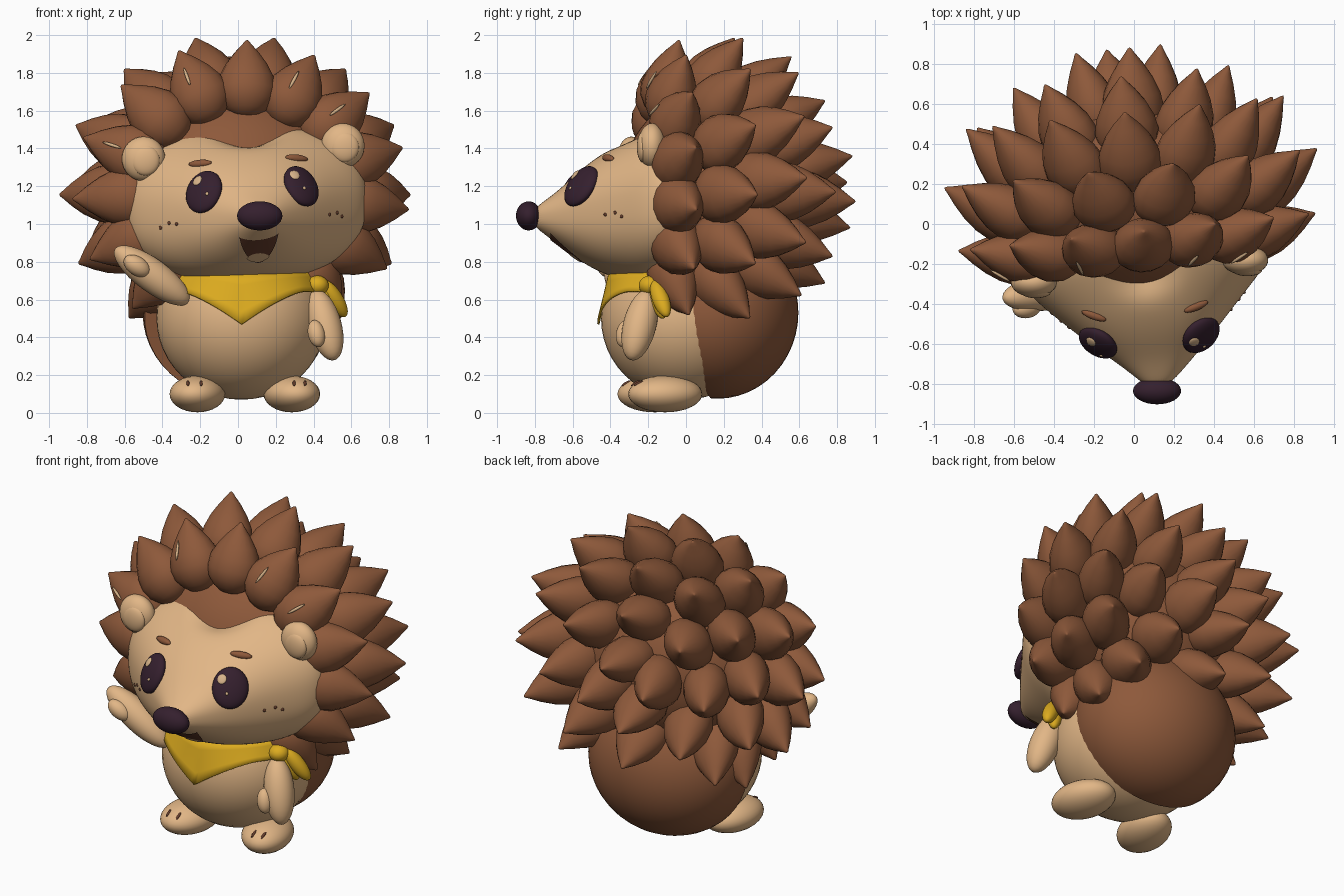
import bpy, bmesh
from math import sin, cos, pi, radians, exp
from mathutils import Vector, Matrix
from mathutils.bvhtree import BVHTree

old = bpy.data.objects.get("Cube")
if old:
    bpy.data.objects.remove(old, do_unlink=True)


def material(name, rgb):
    m = bpy.data.materials.new(name)
    m.use_nodes = True
    m.diffuse_color = (*rgb, 1)
    m.node_tree.nodes["Principled BSDF"].inputs["Base Color"].default_value = (*rgb, 1)
    return m


cream = material("cream fur", (.76, .47, .24))
brown = material("brown quill", (.27, .1, .043))
dark = material("dark plum", (.035, .014, .027))
yellow = material("mustard cloth", (.72, .41, .014))
mouth_brown = material("mouth brown", (.135, .047, .025))
tan = material("tan highlight", (.68, .45, .25))


def finish(name, bm, mat, sharp=60, recalc=True):
    if recalc:
        bmesh.ops.recalc_face_normals(bm, faces=bm.faces)
    me = bpy.data.meshes.new(name)
    bm.to_mesh(me)
    bm.free()
    me.materials.append(mat)
    me.shade_smooth()
    me.set_sharp_from_angle(angle=radians(sharp))
    ob = bpy.data.objects.new(name, me)
    bpy.context.collection.objects.link(ob)
    return ob


def frame(loc, z_axis, up=(0, 0, 1)):
    """Matrix whose local z follows z_axis and local y leans to up."""
    z = Vector(z_axis).normalized()
    x = Vector(up).cross(z).normalized()
    m = Matrix((x, z.cross(x), z)).transposed().to_4x4()
    m.translation = Vector(loc)
    return m


def ball_mesh(radii, matrix, seg=32):
    bm = bmesh.new()
    bmesh.ops.create_uvsphere(bm, u_segments=seg, v_segments=seg // 2, radius=1)
    bm.transform(matrix @ Matrix.Diagonal((*radii, 1)))
    return bm


def ball(name, radii, matrix, mat, seg=32):
    if not isinstance(matrix, Matrix):
        matrix = Matrix.Translation(matrix)
    return finish(name, ball_mesh(radii, matrix, seg), mat)


def pod(name, a, b, r, mat):
    """Long rounded limb between two end points."""
    a, b = Vector(a), Vector(b)
    return ball(name, (r, r, (b - a).length / 2), frame((a + b) / 2, b - a, (0, -1, .1)), mat)


def surface(ob):
    bpy.context.view_layer.update()
    return BVHTree.FromObject(ob, bpy.context.evaluated_depsgraph_get())


def hit(tree, x, z):
    p, n, *_ = tree.ray_cast(Vector((x, -3, z)), Vector((0, 1, 0)))
    return (p, n) if p else (Vector((x, -.5, z)), Vector((0, -1, 0)))


def on_surface(tree, x, z, roll=0):
    p, n = hit(tree, x, z)
    return frame(p, n) @ Matrix.Rotation(radians(roll), 4, 'Z')


# Body: cream belly and brown back cut by a slanted plane
ball("belly", (.45, .44, .43), (.018, -.01, .5), cream, 48)
bm = ball_mesh((.495, .43, .455), Matrix.Translation((-.01, .165, .53)), 48)
bmesh.ops.bisect_plane(bm, geom=bm.verts[:] + bm.edges[:] + bm.faces[:],
                       plane_co=(0, .01, .6), plane_no=(.1, .97, .23), clear_inner=True)
bmesh.ops.holes_fill(bm, edges=[e for e in bm.edges if e.is_boundary])
finish("brown_back", bm, brown)

# Face: oval sections narrowing to the snout (y, centre x, centre z, half width, half height)
sections = [(-.03, .04, 1.11, .55, .39), (-.1, .045, 1.11, .62, .42), (-.18, .05, 1.1, .645, .415),
            (-.27, .055, 1.08, .6, .39), (-.37, .06, 1.065, .51, .35), (-.47, .075, 1.055, .41, .3),
            (-.57, .09, 1.045, .31, .232), (-.67, .11, 1.035, .2, .145), (-.76, .12, 1.035, .105, .08),
            (-.81, .12, 1.035, .05, .04)]


def rounded(v):
    return abs(v) ** .86 * (1 if v > 0 else -1)


bm = bmesh.new()
rings = []
for y, cx, cz, rx, rz in sections:
    ring = []
    for i in range(48):
        dx, dz = rx * rounded(cos(2 * pi * i / 48)), rz * rounded(sin(2 * pi * i / 48))
        # Dip in the middle of the hairline, fading toward the brow
        if dz > 0:
            dz -= .13 * exp(-(dx / .12) ** 2) * min(1, max(0, (y + .37) / .15))
        # Head turned and tipped a little to its left
        ring.append(bm.verts.new((cx + dx, y + .1 * dx, cz + dz + .04 * dx)))
    rings.append(ring)
for a, b in zip(rings, rings[1:]):
    for i in range(48):
        bm.faces.new((a[i], a[i - 1], b[i - 1], b[i]))
bm.faces.new(rings[0])
bm.faces.new(rings[-1])
face = finish("face", bm, cream, 180)
face.modifiers.new("smooth", 'SUBSURF').levels = 2
face.modifiers["smooth"].render_levels = 2
skin = surface(face)

# Scalp
centre = Vector((0, .12, 1.17))
yaw = Matrix.Translation(centre) @ Matrix.Rotation(radians(6), 4, 'Z')
ball("scalp", (.6, .465, .53), yaw, brown, 64)

# Quills: teardrops in rings around the head
teardrop = [(0, 0), (.03, .06), (.1, .105), (.22, .146), (.36, .16), (.52, .146),
            (.68, .112), (.83, .066), (.94, .025), (.985, .01), (1, 0)]


def quill(name, root, tip):
    length = (tip - root).length
    m = frame(root, tip - root, root - centre)
    bm = bmesh.new()
    vs = [bm.verts.new((r, 0, t * length)) for t, r in teardrop]
    es = [bm.edges.new(p) for p in zip(vs, vs[1:])]
    bmesh.ops.spin(bm, geom=vs + es, axis=(0, 0, 1), cent=(0, 0, 0), angle=2 * pi, steps=18)
    bmesh.ops.remove_doubles(bm, verts=bm.verts, dist=.0005)
    bm.transform(m @ Matrix.Diagonal((1, .85, 1, 1)))
    return finish(name, bm, brown)


def around(y, r, a):
    return yaw @ Vector((r * cos(a), y - centre.y, r * .895 * sin(a)))


# root y, root radius, tip y, tip radius, start angle, end angle, count
rows = [(-.15, .44, -.04, .9, -54, 230, 13), (.02, .52, .28, .935, -53, 233, 12),
        (.17, .46, .56, .8, -50, 230, 11), (.31, .33, .74, .54, -90, 225, 8),
        (.4, .12, .88, .22, 75, 345, 4)]
for k, (y0, r0, y1, r1, start, end, count) in enumerate(rows):
    for i in range(count):
        a = radians(start + (end - start) * i / (count - 1))
        root, tip = around(y0, r0, a), around(y1, r1, a)
        q = quill(f"quill_{k}_{i}", root, tip)
        if k == 0 and i in (4, 5, 7, 9):
            # Light streak lying on the front of the quill
            mid = root.lerp(tip, .58)
            p, n = hit(surface(q), mid.x - .03, mid.z + .02)
            ball("quill_streak", (.009, .06, .008), frame(p + n * .006, n, tip - root), tan, 12)

# Ears
for side, x, z, y in (("right", -.5, 1.345, -.29), ("left", .555, 1.415, -.18)):
    ball(side + "_ear", (.115, .075, .118), (x, y, z), cream)
    ball(side + "_inner_ear", (.075, .03, .08), (x + .01, y - .05, z - .008), cream)

# Eyes with highlights, and eyebrows
for side, x, z, roll in (("right", -.18, 1.17, 5), ("left", .335, 1.2, -8)):
    m = on_surface(skin, x, z, roll)
    eye = ball(side + "_eye", (.105, .122, .045), m, dark)
    eyes = surface(eye)
    ball(side + "_eye_shine", (.027, .03, .008), on_surface(eyes, x - .035, z + .06), tan, 16)
    ball(side + "_eye_glint", (.009, .01, .006), on_surface(eyes, x + .016, z - .01), tan, 12)
for side, x, z, roll in (("right", -.2, 1.32, 6), ("left", .31, 1.348, -8)):
    ball(side + "_eyebrow", (.065, .021, .02), on_surface(skin, x, z, roll), brown, 20)

# Freckles
for x, z in ((-.41, .98), (-.365, 1.005), (-.325, 1), (.485, 1.05), (.525, 1.06), (.55, 1.04)):
    ball("freckle", (.01, .01, .007), on_surface(skin, x, z), mouth_brown, 10)

# Nose
ball("nose", (.12, .067, .077), (.115, -.833, 1.043), dark)


# Mouth and tongue: thin patches laid on the snout
def patch(name, cx, cz, a, b, top, lift, mat):
    bm = bmesh.new()
    grid = []
    for i in range(25):
        u = -1 + i / 12
        w = (1 - u * u) ** .75
        lo, hi = cz - b * w, cz + top * w
        col = []
        for j in range(9):
            p, n = hit(skin, cx + a * u, lo + (hi - lo) * j / 8 + .1 * a * u)
            col.append(bm.verts.new(p + n * lift))
        grid.append(col)
    for c, d in zip(grid, grid[1:]):
        for j in range(8):
            bm.faces.new((c[j], d[j], d[j + 1], c[j + 1]))
    bmesh.ops.remove_doubles(bm, verts=bm.verts, dist=.0005)
    finish(name, bm, mat, recalc=False)


patch("mouth", .11, .945, .102, .145, -.025, .006, mouth_brown)
patch("tongue", .105, .83, .06, .024, .022, .009, cream)

# Neckerchief: band of cloth with a point in front
bm = bmesh.new()
cols = []
for i in range(65):
    phi = radians(-92 + 184 * i / 64)
    point = max(0, 1 - abs(sin(phi)) / .75) ** 1.35
    low = .645 - .175 * point
    cols.append([bm.verts.new((.02 + (.405 + .04 * t) * sin(phi), -(.41 + .06 * t) * cos(phi),
                               .745 + (low - .745) * t)) for t in (0, .25, .5, .75, 1)])
for c, d in zip(cols, cols[1:]):
    for j in range(4):
        bm.faces.new((c[j + 1], d[j + 1], d[j], c[j]))
finish("neckerchief", bm, yellow, recalc=False).modifiers.new("cloth", 'SOLIDIFY').thickness = .012
ball("neckerchief_knot", (.06, .06, .052), (.42, -.19, .675), yellow)
pod("neckerchief_tail", (.45, -.17, .7), (.57, -.1, .51), .045, yellow)
pod("neckerchief_lower_tail", (.44, -.17, .68), (.5, -.12, .5), .04, yellow)

# Arms: one raised, one hanging
pod("right_arm", (-.26, -.32, .585), (-.65, -.37, .87), .088, cream)
pod("right_thumb", (-.6, -.43, .82), (-.47, -.41, .735), .05, cream)
pod("left_arm", (.41, -.2, .65), (.51, -.29, .28), .088, cream)
pod("left_thumb", (.4, -.31, .49), (.43, -.34, .35), .045, cream)

# Feet with toe marks
for side, x, y, turn, toes in (("right", -.215, -.165, -12, (-.265, -.195)),
                               ("left", .285, -.11, 16, (.297, .355))):
    m = Matrix.Translation((x, y, .1)) @ Matrix.Rotation(radians(turn), 4, 'Z')
    foot = surface(ball(side + "_foot", (.145, .2, .097), m, cream))
    for toe in toes:
        p, n = hit(foot, toe, .157)
        ball(side + "_toe_mark", (.008, .028, .008),
             frame(p, n, n.cross(Vector((1, 0, 0)))), mouth_brown, 12)
